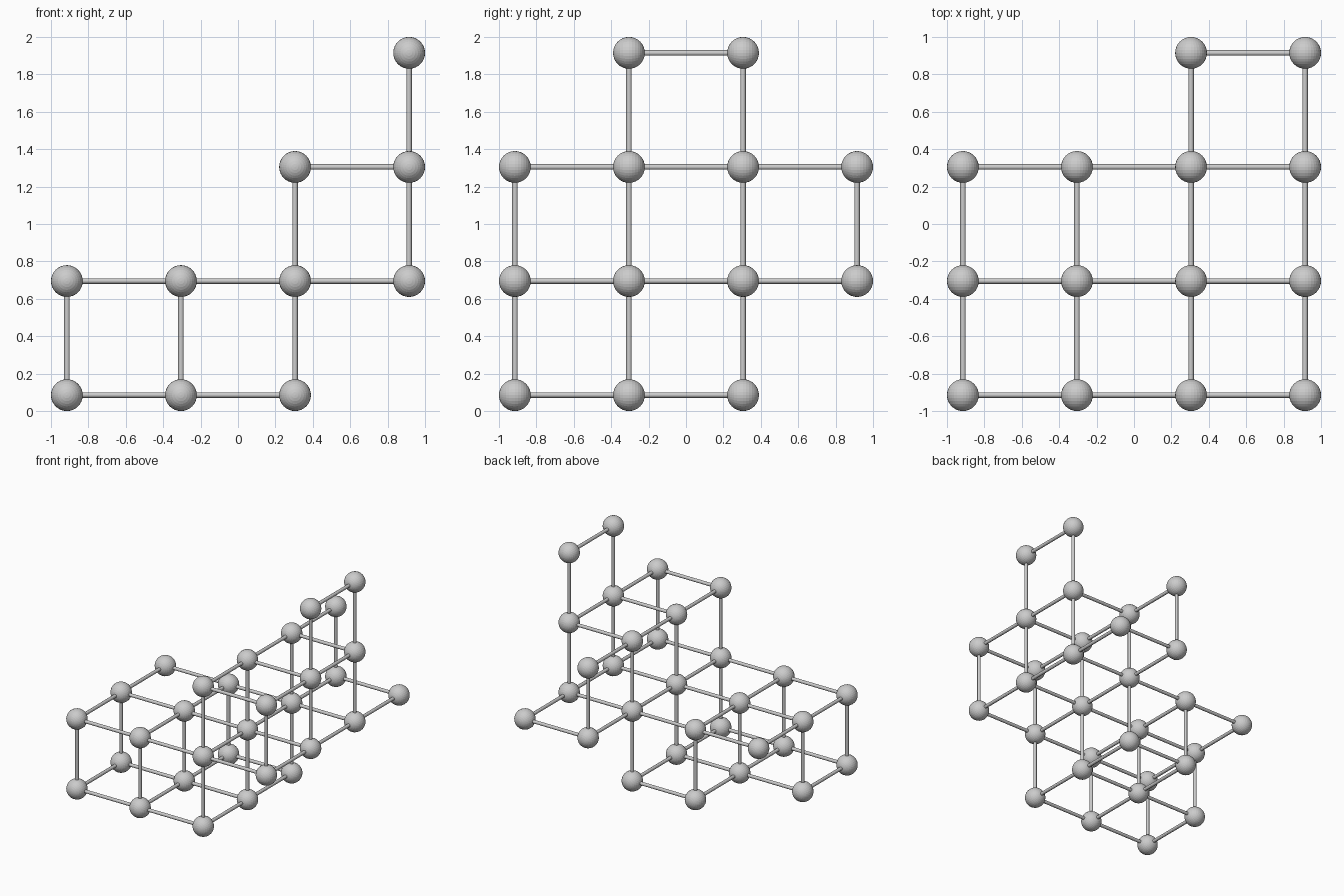
import bpy, bmesh
from mathutils import Matrix, Vector

if "Cube" in bpy.data.objects:
    bpy.data.objects.remove(bpy.data.objects["Cube"])

STEP, BALL_R, ROD_R = 0.61, 0.085, 0.0145

# Lattice layers from bottom to top: each row is y, listing the occupied x columns
LAYERS = [
    {0: (0, 1, 2), 1: (0, 1, 2), 2: (1, 2)},
    {0: (0, 1, 2, 3), 1: (0, 1, 2, 3), 2: (0, 1, 2, 3), 3: (2, 3)},
    {0: (2, 3), 1: (2, 3), 2: (2, 3), 3: (2,)},
    {1: (3,), 2: (3,)},
]
nodes = {(i, j, k) for k, layer in enumerate(LAYERS)
         for j, row in layer.items() for i in row}


def position(n):
    return Vector(((n[0] - 1.5) * STEP, (n[1] - 1.5) * STEP, BALL_R + n[2] * STEP))


def make_mesh(name, build):
    bm = bmesh.new()
    build(bm)
    mesh = bpy.data.meshes.new(name)
    bm.to_mesh(mesh)
    bm.free()
    return mesh


def place(name, mesh, loc):
    ob = bpy.data.objects.new(name, mesh)
    ob.location = loc
    bpy.context.collection.objects.link(ob)


# Faceted ball with its poles along y
ball = make_mesh("ball", lambda bm: bmesh.ops.create_uvsphere(
    bm, u_segments=32, v_segments=16, radius=BALL_R,
    matrix=Matrix.Rotation(1.5707963, 4, 'X')))


# One rod mesh for each axis
def rod_mesh(axis):
    turn = Vector((0, 0, 1)).rotation_difference(Vector(axis)).to_matrix().to_4x4()
    return make_mesh("rod", lambda bm: bmesh.ops.create_cone(
        bm, cap_ends=True, segments=16, radius1=ROD_R, radius2=ROD_R,
        depth=STEP, matrix=turn))


AXES = {"x": (1, 0, 0), "y": (0, 1, 0), "z": (0, 0, 1)}
rods = {a: rod_mesh(v) for a, v in AXES.items()}

# Balls at the nodes, rods between neighbouring nodes
for n in sorted(nodes):
    place("joint_ball", ball, position(n))
    for a, v in AXES.items():
        m = tuple(p + q for p, q in zip(n, v))
        if m in nodes:
            place("rod_" + a, rods[a], (position(n) + position(m)) / 2)
